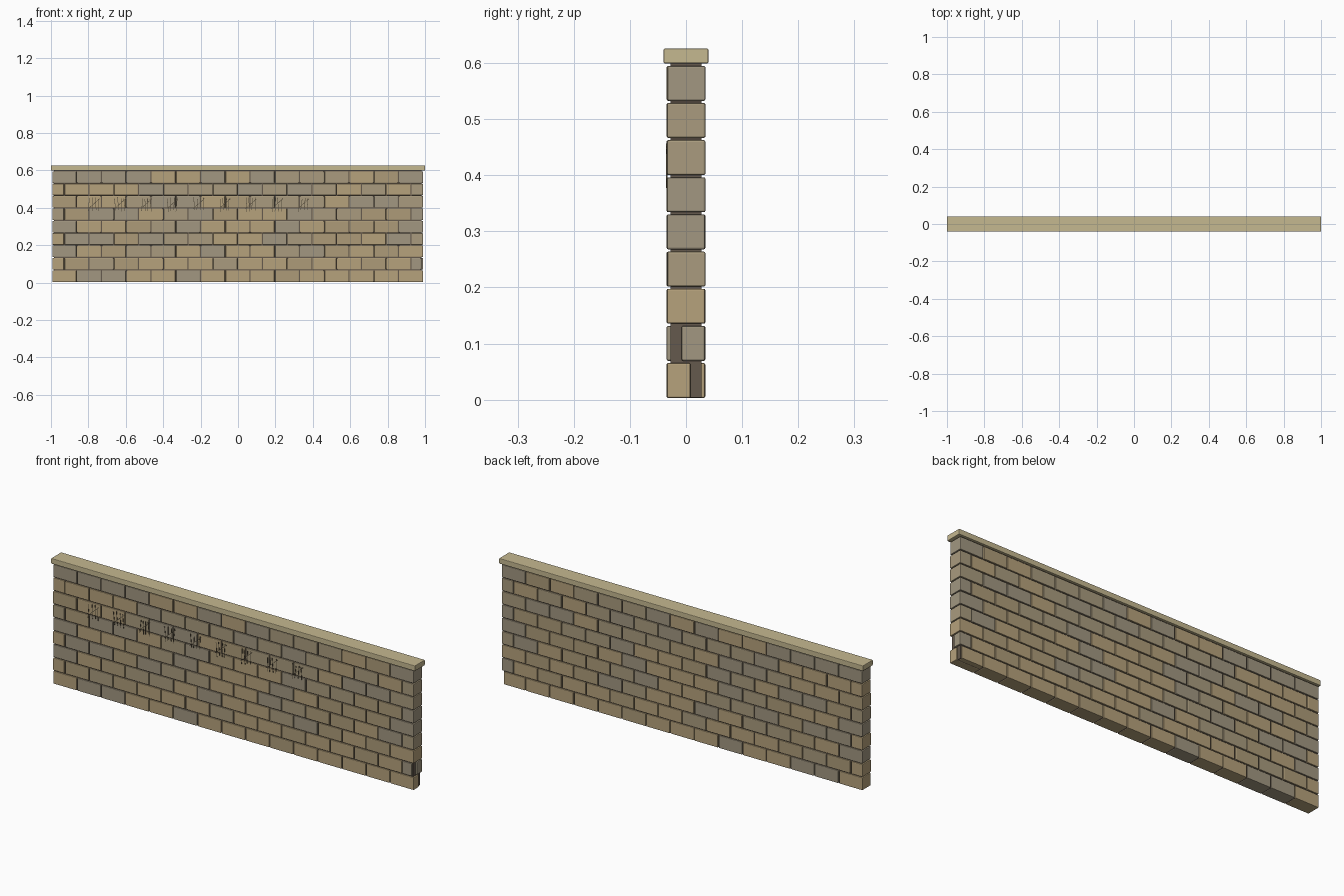
import bpy, bmesh, random
from mathutils import Matrix, Vector
from math import atan2

if "Cube" in bpy.data.objects:
    bpy.data.objects.remove(bpy.data.objects["Cube"])

random.seed(7)


def material(name, rgb):
    m = bpy.data.materials.new(name)
    m.diffuse_color = (*rgb, 1)
    m.use_nodes = True
    m.node_tree.nodes["Principled BSDF"].inputs["Base Color"].default_value = m.diffuse_color
    return m


def add_box(bm, lo, hi, mat=0, rot=None):
    lo, hi = Vector(lo), Vector(hi)
    m = Matrix.Translation((lo + hi) / 2)
    if rot:
        m = m @ rot
    m = m @ Matrix.Diagonal((*(hi - lo), 1))
    verts = bmesh.ops.create_cube(bm, size=1, matrix=m)["verts"]
    for f in {f for v in verts for f in v.link_faces}:
        f.material_index = mat


def finish(bm, name, mats, bevel=0.0):
    me = bpy.data.meshes.new(name)
    bm.to_mesh(me)
    bm.free()
    for m in mats:
        me.materials.append(m)
    ob = bpy.data.objects.new(name, me)
    bpy.context.collection.objects.link(ob)
    if bevel:
        b = ob.modifiers.new("Bevel", "BEVEL")
        b.width = bevel
        b.segments = 2
    return ob


stones = [material("tan_stone", (0.47, 0.36, 0.20)),
          material("brown_stone", (0.42, 0.33, 0.19)),
          material("grey_stone", (0.36, 0.31, 0.22)),
          material("pale_stone", (0.40, 0.33, 0.21))]
mortar = material("mortar", (0.13, 0.10, 0.075))
coping = material("coping", (0.56, 0.48, 0.28))
scratch = material("scratch", (0.10, 0.08, 0.05))

# Recessed mortar core
bm = bmesh.new()
add_box(bm, (-0.985, -0.028, 0.004), (0.982, 0.028, 0.6))
finish(bm, "mortar_core", [mortar])

# Nine courses in running bond, with half bricks ending every other course
L, R, ROWS, COLS = -0.995, 0.991, 9, 15
pitch, rise, gap = (R - L) / COLS, 0.0662, 0.002
for r in range(ROWS):
    bm = bmesh.new()
    joints = [L + i * pitch for i in range(COLS + 1)]
    if r % 2:
        joints = [L] + [x + pitch / 2 for x in joints[:-1]] + [R]
    z = 0.001 + r * rise
    for i, (a, b) in enumerate(zip(joints, joints[1:])):
        grey = random.random() < 0.2 + 0.06 * r
        mat = random.choice((2, 3)) if grey else random.choice((0, 0, 1))
        dy = random.uniform(-0.0008, 0.0008)
        y0, y1 = -0.034 + dy, 0.034 + dy
        x0, x1 = a + gap, b - gap
        # The two lowest courses have a broken brick at the right end
        if i == len(joints) - 2 and r < 2:
            whole = (y0, 0.008) if r == 0 else (-0.008, y1)
            short = (0.009, y1) if r == 0 else (y0, -0.009)
            add_box(bm, (x0, whole[0], z + gap), (x1, whole[1], z + rise - gap), mat)
            add_box(bm, (x0, short[0], z + gap), (0.978, short[1], z + rise - gap), mat)
        else:
            add_box(bm, (x0, y0, z + gap), (x1, y1, z + rise - gap), mat)
    finish(bm, f"brick_course_{r + 1}", stones, 0.003)

# Coping slab
bm = bmesh.new()
add_box(bm, (-1, -0.04, 0.599), (1, 0.04, 0.626))
finish(bm, "coping_slab", [coping], 0.003)

# Tally marks: four uprights and a slash per group
bm = bmesh.new()
for g in range(9):
    cx = -0.77 + g * 0.14
    strokes = []
    for k in range(4):
        x = cx - 0.025 + k * 0.016 + random.uniform(-0.003, 0.003)
        lean = random.uniform(-0.004, 0.004)
        strokes.append((x - lean, 0.383 + random.uniform(-0.006, 0.006),
                        x + lean, 0.452 + random.uniform(-0.006, 0.006)))
    strokes.append((cx - 0.03, 0.395, cx + 0.03, 0.448))
    for x0, z0, x1, z1 in strokes:
        c = Vector(((x0 + x1) / 2, -0.0345, (z0 + z1) / 2))
        h = Vector((0.0014, 0.0012, Vector((x1 - x0, z1 - z0)).length / 2))
        add_box(bm, c - h, c + h, 0, Matrix.Rotation(atan2(x1 - x0, z1 - z0), 4, "Y"))
finish(bm, "tally_marks", [scratch])
